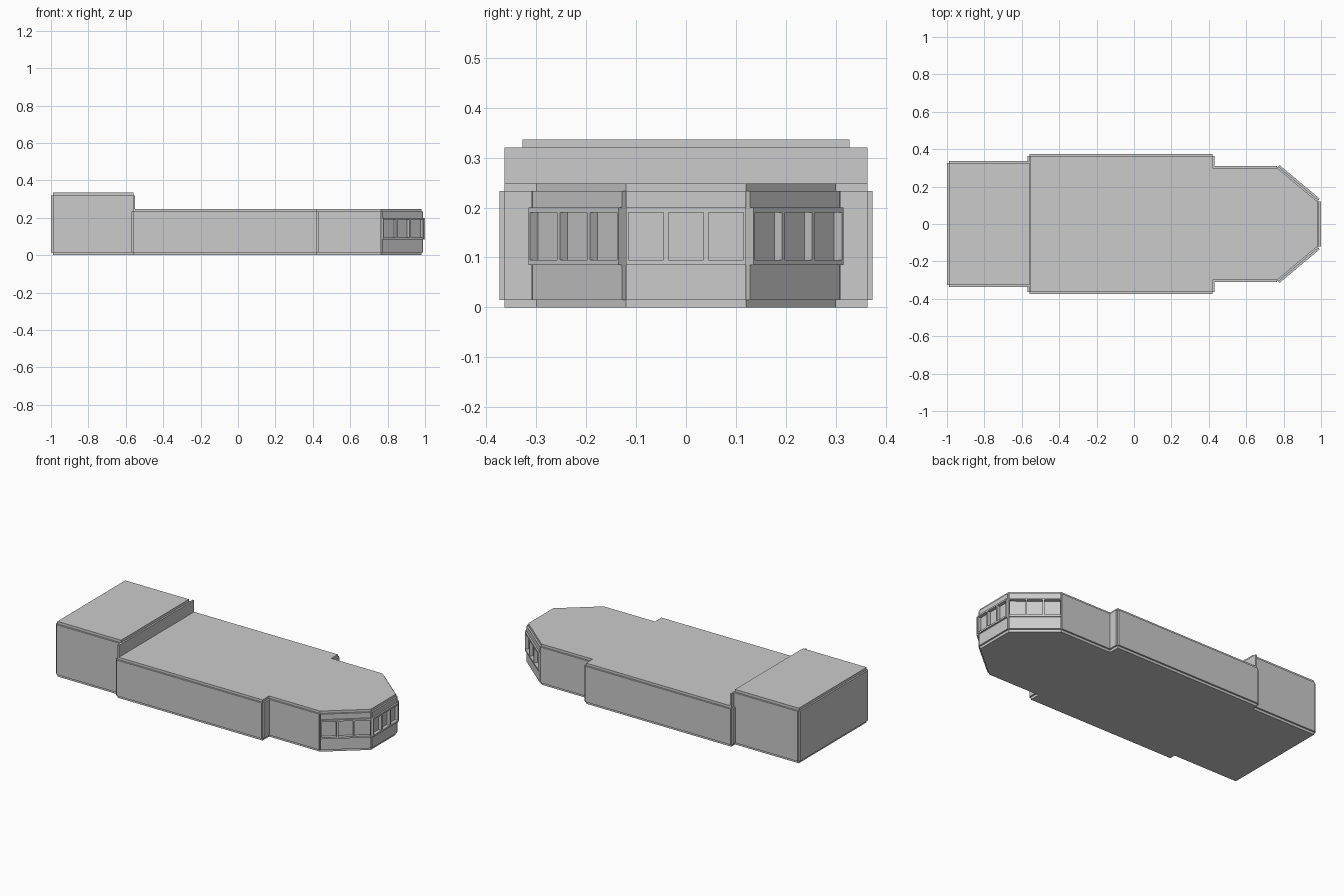
import bpy
from mathutils import Vector

cube = bpy.data.objects.get("Cube")
if cube:
    bpy.data.objects.remove(cube, do_unlink=True)

grey = bpy.data.materials.new("hull_grey")
grey.use_nodes = True
grey.diffuse_color = (0.6, 0.6, 0.6, 1)
grey.node_tree.nodes["Principled BSDF"].inputs["Base Color"].default_value = (0.6, 0.6, 0.6, 1)


def prism(name, outline, z0, z1):
    """Extrude a counter-clockwise outline between two heights."""
    n = len(outline)
    verts = [(x, y, z) for z in (z0, z1) for x, y in outline]
    faces = [list(range(n))[::-1], list(range(n, 2 * n))]
    faces += [(i, (i + 1) % n, (i + 1) % n + n, i + n) for i in range(n)]
    mesh = bpy.data.meshes.new(name)
    mesh.from_pydata(verts, [], faces)
    mesh.materials.append(grey)
    obj = bpy.data.objects.new(name, mesh)
    bpy.context.collection.objects.link(obj)
    return obj


def panel(name, a, b, z0, z1, depth=0.01):
    """Raised plate on the outer side of the wall running from a to b."""
    a, b = Vector(a), Vector(b)
    along = (b - a).normalized()
    out = Vector((along.y, -along.x)) * depth
    return prism(name, [a + out, b + out, b, a], z0, z1)


def window_band(name, a, b, count=3):
    """Protruding frame with open, recessed windows."""
    a, b = Vector(a), Vector(b)
    length = (b - a).length
    along = (b - a) / length
    panel(name + "_sill", a, b, 0.085, 0.095, 0.02)
    panel(name + "_lintel", a, b, 0.19, 0.20, 0.02)
    for i in range(count + 1):
        mid = length * i / count
        s, e = max(0, mid - 0.005), min(length, mid + 0.005)
        panel(name + "_mullion", a + along * s, a + along * e, 0.095, 0.19, 0.02)


# Half outline of the main hull, from the rear step to the nose, then mirrored
half = [(-0.56, -0.363), (0.42, -0.363), (0.42, -0.30), (0.765, -0.30), (0.98, -0.12)]
hull = half + [(x, -y) for x, y in reversed(half)]
prism("main_hull", hull, 0, 0.248)

# Taller rear block
rear = [(-0.99, -0.327), (-0.56, -0.327), (-0.56, 0.327), (-0.99, 0.327)]
prism("rear_block", rear, 0, 0.336)

# Side plates on the hull, with window bands around the nose
for i in range(len(hull) - 1):
    a, b = hull[i], hull[i + 1]
    if (a[0] + b[0]) / 2 > 0.8:
        panel("nose_lower_plate", a, b, 0.015, 0.085)
        panel("nose_upper_plate", a, b, 0.20, 0.233)
        window_band("nose_window", a, b)
    else:
        panel("hull_plate", a, b, 0.015, 0.233)

# Short plates on the rear-facing steps of the hull
panel("step_plate_right", (-0.56, -0.327), (-0.56, -0.363), 0.015, 0.233)
panel("step_plate_left", (-0.56, 0.363), (-0.56, 0.327), 0.015, 0.233)

# Plates around the rear block, the forward one wider than the block
panel("rear_plate_right", rear[0], rear[1], 0.015, 0.32)
panel("rear_plate_left", rear[2], rear[3], 0.015, 0.32)
panel("rear_plate_back", rear[3], rear[0], 0.015, 0.32)
panel("rear_plate_front", (-0.56, -0.363), (-0.56, 0.363), 0.248, 0.32)
